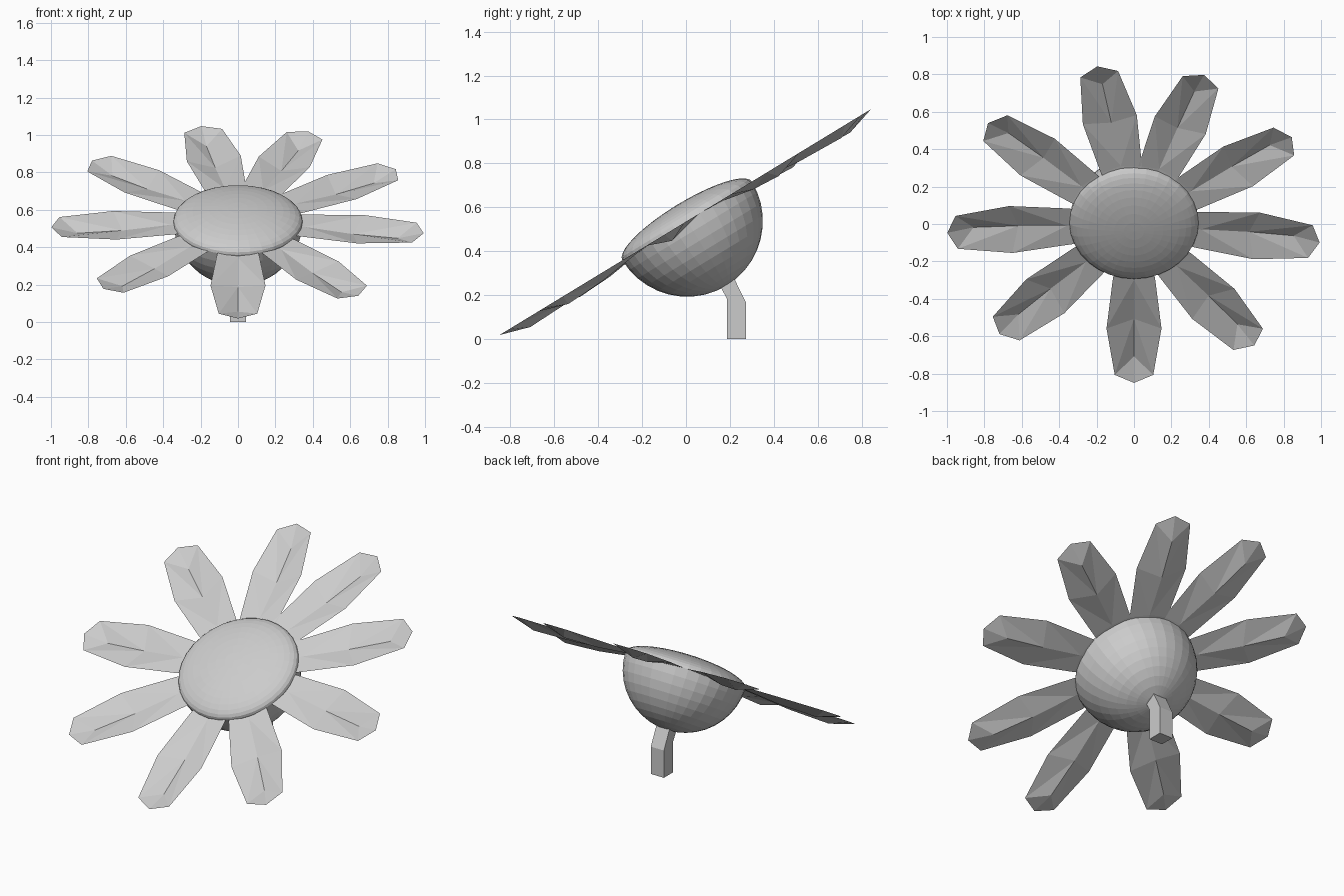
import bpy, bmesh, math
from mathutils import Matrix, Vector

if "Cube" in bpy.data.objects:
    bpy.data.objects.remove(bpy.data.objects["Cube"])

TILT = math.radians(31.3)
HEAD = Matrix.Translation((0, 0.005, 0.538)) @ Matrix.Rotation(TILT, 4, 'X')


def make_object(name, bm):
    bmesh.ops.recalc_face_normals(bm, faces=bm.faces)
    mesh = bpy.data.meshes.new(name)
    bm.to_mesh(mesh)
    bm.free()
    obj = bpy.data.objects.new(name, mesh)
    bpy.context.collection.objects.link(obj)
    return obj


# Flower head: round bowl below, shallow dome above
bm = bmesh.new()
bmesh.ops.create_uvsphere(bm, u_segments=32, v_segments=20, radius=0.345)
for v in bm.verts:
    if v.co.z > 0:
        v.co.z *= 0.25
bm.transform(HEAD)
make_object("flower_head", bm)

# Petals: thin cupped sheets. Each station is (radius, half width, centre radius, centre depth)
STATIONS = [(0.20, 0.075, 0.20, 0.0), (0.34, 0.112, 0.36, -0.008),
            (0.66, 0.147, 0.62, -0.034), (0.95, 0.103, 0.86, -0.042)]
ANGLES = [-90, -50, -7, 32.5, 68, 101.3, 141.3, 183.5, 224]


def petal(name, angle):
    bm = bmesh.new()
    rows = []
    for r, w, rc, depth in STATIONS:
        rows.append([bm.verts.new(p) for p in ((r, -w, 0), (rc, 0, depth), (r, w, 0))])
    for a, b in zip(rows, rows[1:]):
        # split along the lines running from the crease to the edges
        bm.faces.new((a[0], b[0], a[1]))
        bm.faces.new((b[0], b[1], a[1]))
        bm.faces.new((a[1], b[2], a[2]))
        bm.faces.new((a[1], b[1], b[2]))
    tip = bm.verts.new((1.0, 0, 0))
    left, mid, right = rows[-1]
    bm.faces.new((left, tip, mid))
    bm.faces.new((mid, tip, right))
    bm.transform(HEAD @ Matrix.Rotation(math.radians(angle), 4, 'Z'))
    obj = make_object(name, bm)
    # keep the upper side facing along the flower's axis
    axis = HEAD.to_3x3() @ Vector((0, 0, 1))
    if obj.data.polygons[0].normal.dot(axis) < 0:
        obj.data.flip_normals()


for i, ang in enumerate(ANGLES):
    petal(f"petal_{i + 1}", ang)

# Stem: square section, upright and then bent into the bowl
bm = bmesh.new()
h = 0.044
path = [((0.186, 0.0), (0.274, 0.0)), ((0.186, 0.185), (0.274, 0.165)),
        ((0.120, 0.305), (0.195, 0.325))]
rings = []
for (y0, z0), (y1, z1) in path:
    rings.append([bm.verts.new(p) for p in
                  ((-h, y0, z0), (h, y0, z0), (h, y1, z1), (-h, y1, z1))])
for a, b in zip(rings, rings[1:]):
    for k in range(4):
        j = (k + 1) % 4
        bm.faces.new((a[k], a[j], b[j], b[k]))
bm.faces.new(rings[0])
bm.faces.new(rings[-1])
make_object("stem", bm)
